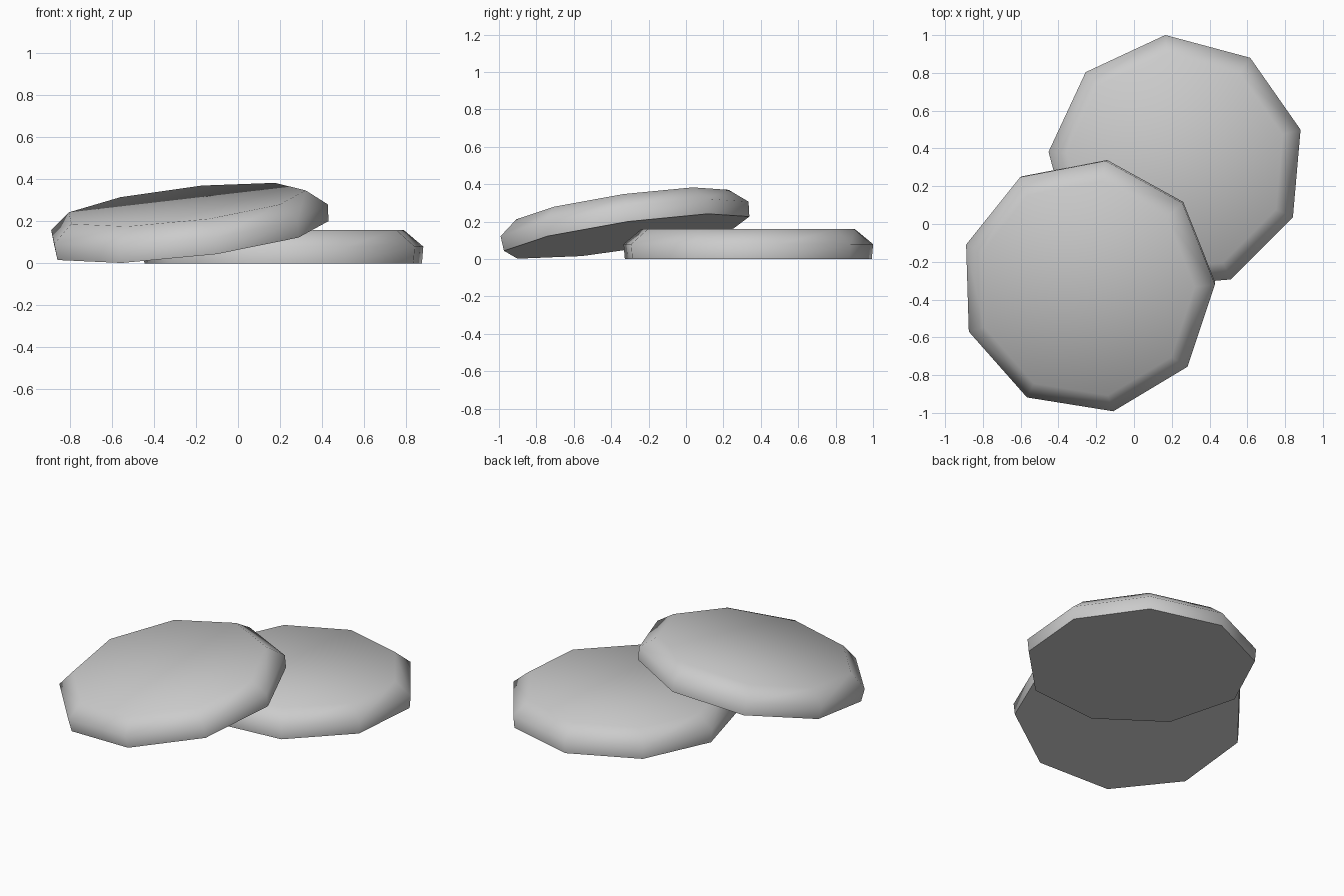
import bpy
import bmesh
from math import cos, sin, radians
from mathutils import Matrix, Vector

cube = bpy.data.objects.get("Cube")
if cube:
    bpy.data.objects.remove(cube, do_unlink=True)

SIDES = 9
# radius and height of each ring, from the base to the top
PROFILE = [(0.673, 0.0), (0.68, 0.08), (0.582, 0.16)]

grey = bpy.data.materials.new("plain grey")
grey.use_nodes = True
colour = (0.6, 0.6, 0.6, 1)
grey.diffuse_color = colour
grey.node_tree.nodes["Principled BSDF"].inputs["Base Color"].default_value = colour


def make_disc(name, base, turn, up):
    """Nine-sided disc with a sloped upper rim, leaning along up."""
    bm = bmesh.new()
    rings = []
    for radius, height in PROFILE:
        angles = [radians(turn + 360 * i / SIDES) for i in range(SIDES)]
        rings.append([bm.verts.new((radius * cos(a), radius * sin(a), height)) for a in angles])
    bm.faces.new(list(reversed(rings[0])))
    bm.faces.new(rings[-1])
    for low, high in zip(rings, rings[1:]):
        for i in range(SIDES):
            j = (i + 1) % SIDES
            bm.faces.new((low[i], low[j], high[j], high[i]))
    mesh = bpy.data.meshes.new(name)
    bm.to_mesh(mesh)
    bm.free()
    mesh.materials.append(grey)
    disc = bpy.data.objects.new(name, mesh)
    bpy.context.collection.objects.link(disc)
    lean = Vector((0, 0, 1)).rotation_difference(Vector(up))
    disc.matrix_world = Matrix.Translation(base) @ lean.to_matrix().to_4x4()

    # smooth rim, crisp base edge
    bpy.ops.object.select_all(action="DESELECT")
    disc.select_set(True)
    bpy.context.view_layer.objects.active = disc
    bpy.ops.object.shade_smooth_by_angle(angle=radians(65))


# flat disc at the back, with a second one leaning on it
make_disc("flat_disc", (0.225, 0.323, 0), 15, (0, 0, 1))
make_disc("leaning_disc", (-0.238, -0.319, 0.122), 1.3, (-0.116, -0.143, 1))
